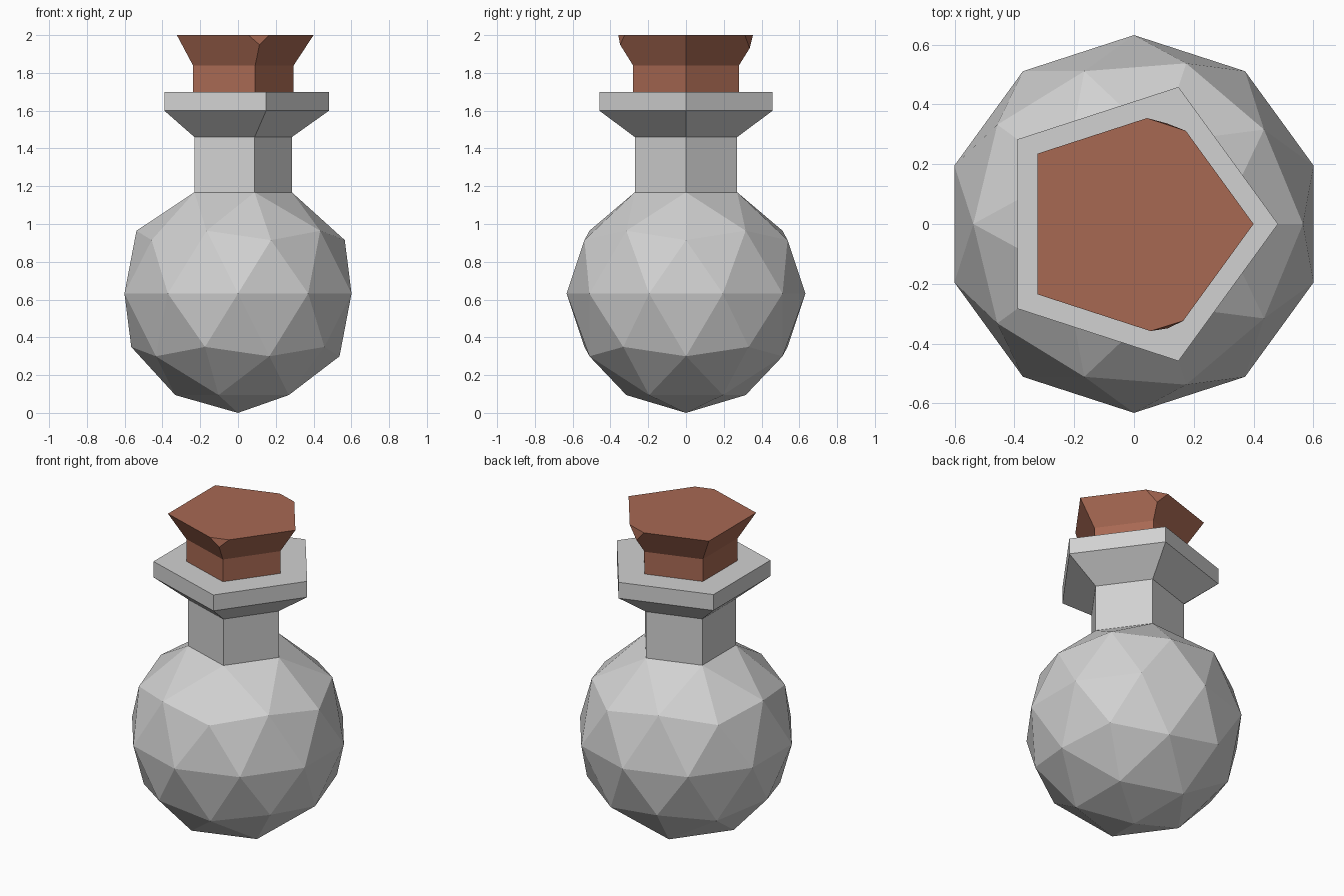
import bpy
import bmesh
from math import cos, sin, pi
from mathutils import Vector

cube = bpy.data.objects.get("Cube")
if cube:
    bpy.data.objects.remove(cube, do_unlink=True)


def material(name, color):
    mat = bpy.data.materials.new(name)
    mat.use_nodes = True
    mat.diffuse_color = (*color, 1)
    mat.node_tree.nodes["Principled BSDF"].inputs["Base Color"].default_value = (*color, 1)
    return mat


def add_object(name, bm, mat):
    bmesh.ops.recalc_face_normals(bm, faces=bm.faces)
    mesh = bpy.data.meshes.new(name)
    bm.to_mesh(mesh)
    bm.free()
    mesh.materials.append(mat)
    obj = bpy.data.objects.new(name, mesh)
    bpy.context.collection.objects.link(obj)
    return obj


def five_sided(bm, profile, cap_bottom):
    """Loft a pentagon, pointing to +x, through (radius, height) steps."""
    rings = [[bm.verts.new((r * cos(2 * pi * i / 5), r * sin(2 * pi * i / 5), z))
              for i in range(5)] for r, z in profile]
    for low, high in zip(rings, rings[1:]):
        for i in range(5):
            j = (i + 1) % 5
            bm.faces.new((low[i], low[j], high[j], high[i]))
    bm.faces.new(rings[-1])
    if cap_bottom:
        bm.faces.new(rings[0][::-1])


glass = material("grey glass", (0.64, 0.64, 0.64))
cork = material("brown cork", (0.39, 0.14, 0.086))

# Bottle: faceted ball opened at the top, with its rim running into neck and lip
R = 0.632
NECK_R, NECK_Z = 0.285, 1.168
bm = bmesh.new()
bmesh.ops.create_icosphere(bm, subdivisions=2, radius=R)
bmesh.ops.translate(bm, verts=bm.verts, vec=(0, 0, R))
pole = max(bm.verts, key=lambda v: v.co.z)
rim = [e.other_vert(pole) for e in pole.link_edges]
for v in rim:
    flat = Vector((v.co.x, v.co.y, 0)).normalized() * NECK_R
    v.co = (flat.x, flat.y, NECK_Z)
bmesh.ops.delete(bm, geom=[pole], context="VERTS")
five_sided(bm, [(NECK_R, NECK_Z), (NECK_R, 1.46), (0.482, 1.6), (0.482, 1.7)], False)
bmesh.ops.remove_doubles(bm, verts=bm.verts, dist=0.002)
add_object("bottle", bm, glass)

# Stopper: flared cork with two chipped top corners
bm = bmesh.new()
five_sided(bm, [(0.295, 1.69), (0.295, 1.84), (0.4, 2.0)], True)
chips = [
    (Vector((0.042, 0.355, 2)), Vector((0.176, 0.311, 2)), Vector((0.109, 0.337, 1.93))),
    (Vector((0.056, -0.358, 2)), Vector((0.165, -0.324, 2)), Vector((0.113, -0.349, 1.95))),
]
for a, b, c in chips:
    normal = (b - a).cross(c - a)
    if normal.y * a.y < 0:
        normal.negate()
    cut = bmesh.ops.bisect_plane(bm, geom=bm.verts[:] + bm.edges[:] + bm.faces[:],
                                 plane_co=a, plane_no=normal, clear_outer=True)
    edges = [g for g in cut["geom_cut"] if isinstance(g, bmesh.types.BMEdge)]
    bmesh.ops.holes_fill(bm, edges=edges, sides=0)
add_object("cork_stopper", bm, cork)
